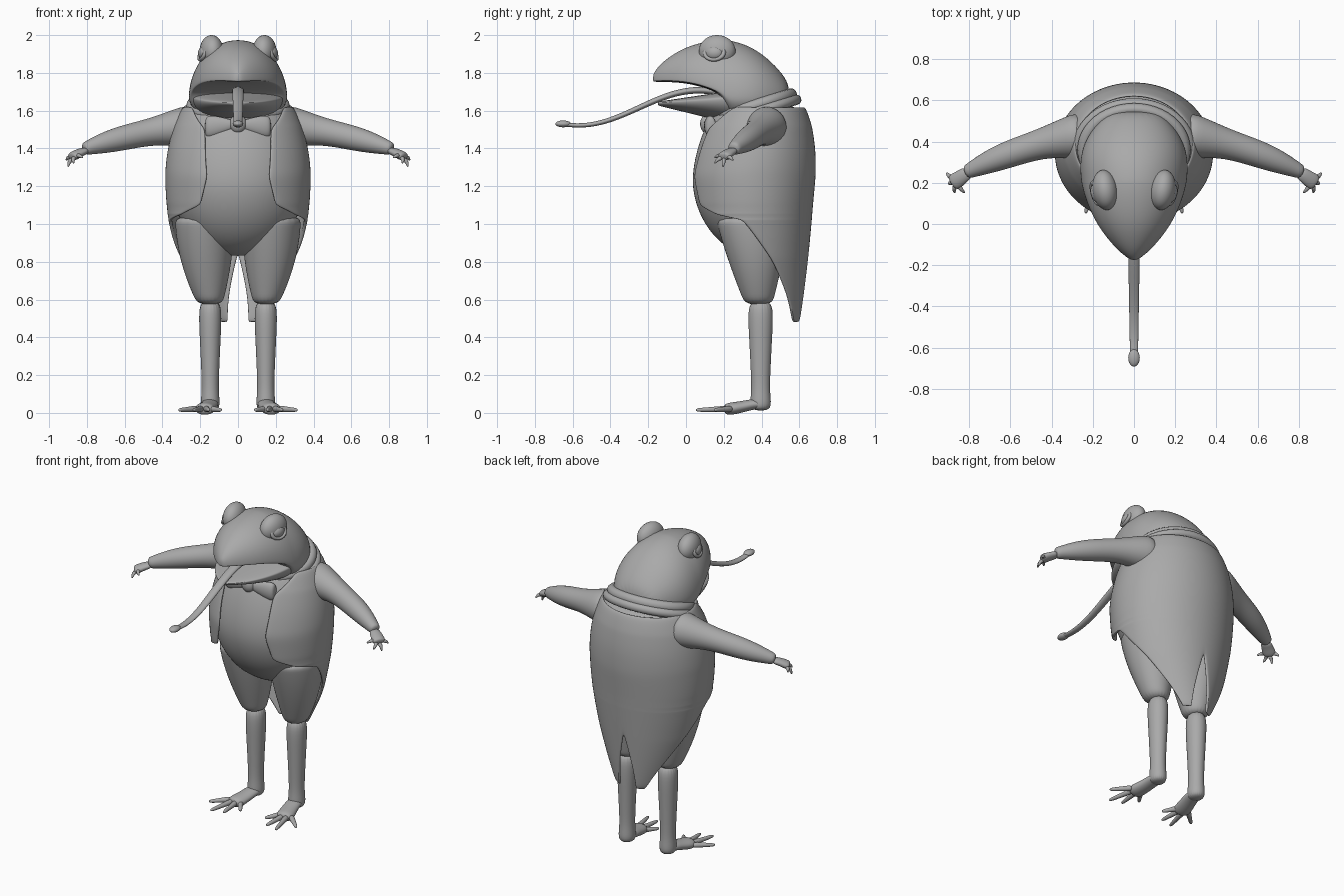
import bpy, bmesh, math
from mathutils import Vector, Matrix

cube = bpy.data.objects.get("Cube")
if cube:
    bpy.data.objects.remove(cube)

GREY = (.4, .4, .4, 1)
clay = bpy.data.materials.new("clay_grey")
clay.use_nodes = True
clay.diffuse_color = GREY
clay.node_tree.nodes["Principled BSDF"].inputs["Base Color"].default_value = GREY


def finish(name, bm, subdivide=True):
    """Turn a bmesh into a smooth, coloured object."""
    bmesh.ops.recalc_face_normals(bm, faces=bm.faces)
    mesh = bpy.data.meshes.new(name)
    bm.to_mesh(mesh)
    bm.free()
    mesh.materials.append(clay)
    for polygon in mesh.polygons:
        polygon.use_smooth = True
    ob = bpy.data.objects.new(name, mesh)
    bpy.context.collection.objects.link(ob)
    if subdivide:
        ob.modifiers.new("smooth", "SUBSURF").levels = 2
    return ob


def loft(name, rings, closed=True, subdivide=True):
    """Skin a list of equal-length point rings."""
    bm = bmesh.new()
    rows = [[bm.verts.new(point) for point in ring] for ring in rings]
    count = len(rows[0])
    for lower, upper in zip(rows, rows[1:]):
        for i in range(count if closed else count - 1):
            j = (i + 1) % count
            bm.faces.new((lower[i], lower[j], upper[j], upper[i]))
    if closed:
        bm.faces.new(rows[0])
        bm.faces.new(rows[-1])
    return finish(name, bm, subdivide)


def circle(count):
    angles = [math.tau * i / count for i in range(count)]
    return [(math.cos(a), math.sin(a)) for a in angles]


def column(name, rows, sides=20):
    """Upright loft; rows are centre x, centre y, z, half width, half depth."""
    return loft(name, [[(x + w * c, y + d * s, z) for c, s in circle(sides)]
                       for x, y, z, w, d in rows])


def tube(name, path, mirror=1, flat=1.0):
    """Path rows are x, y, z, radius; flat squeezes the height."""
    points = [Vector((mirror * x, y, z)) for x, y, z, r in path]
    rings = []
    for i, point in enumerate(points):
        along = (points[min(i + 1, len(points) - 1)] - points[max(i - 1, 0)]).normalized()
        side = along.cross(Vector((0, 0, 1))).normalized()
        up = side.cross(along) * flat
        rings.append([point + (side * c + up * s) * path[i][3] for c, s in circle(10)])
    return loft(name, rings)


def ellipsoid(name, location, size, turn=0):
    bm = bmesh.new()
    bmesh.ops.create_uvsphere(bm, u_segments=32, v_segments=20, radius=1)
    bm.transform(Matrix.Translation(location) @ Matrix.Rotation(turn, 4, "Z")
                 @ Matrix.Diagonal((*size, 1)))
    return finish(name, bm, False)


def hoop(name, location, rotation, scale, major, minor):
    bpy.ops.mesh.primitive_torus_add(location=location, rotation=rotation,
                                     major_radius=major, minor_radius=minor)
    ob = bpy.context.object
    ob.name = name
    ob.scale = scale
    ob.data.materials.append(clay)
    bpy.ops.object.shade_smooth()


def dome(u, power=.5):
    """Rounded falloff, one at the middle and zero at the ends."""
    return max(0, 1 - u * u) ** power


def mix(a, b, t):
    return a + (b - a) * t


# Round torso: two half ellipses meeting at the waist
WAIST = 1.25


def girth(z):
    """Centre y, half width and half depth of the torso at a height."""
    bulge = dome((z - WAIST) / (.55 if z > WAIST else .42))
    return .345 + .1 * max(z - WAIST, 0), .367 * bulge, .316 * bulge ** 1.15


torso = []
for degrees in range(-85, 50, 10):
    lift = math.sin(math.radians(degrees))
    z = WAIST + lift * (.55 if lift > 0 else .42)
    y, width, depth = girth(z)
    torso.append((0, y, z, width, depth))
column("torso", torso, 24)


# Tailcoat: a half shell, mirrored, with a slit between the tails
def coat_girth(z):
    if z > WAIST:
        y, width, depth = girth(z)
        return y, width + .012, depth + .016
    drop = (WAIST - z) / .8
    return .345, .378 * (1 - .55 * drop * drop), .334 - .075 * drop


front_edge = [(1.62, 122), (1.5, 150), (WAIST, 155), (1.1, 148), (1.05, 125),
              (1.02, 98), (.8, 67), (.6, 44), (.45, 29)]
rows = []
for (z_top, edge_top), (z_low, edge_low) in zip(front_edge, front_edge[1:]):
    for step in range(3):
        z = mix(z_top, z_low, step / 2.5)
        edge, slit = mix(edge_top, edge_low, step / 2.5), max(0, .84 - z) * 50
        y, width, depth = coat_girth(z)
        angles = [math.radians(mix(slit, edge, i / 14)) for i in range(15)]
        rows.append([(width * math.sin(a), y + depth * math.cos(a), z) for a in angles])
tailcoat = loft("tailcoat", rows, closed=False, subdivide=False)
tailcoat.modifiers.new("mirror", "MIRROR")
shell = tailcoat.modifiers.new("thickness", "SOLIDIFY")
shell.thickness, shell.offset = .018, 0
tailcoat.modifiers.new("smooth", "SUBSURF").levels = 2

# Collars, tilted up toward the back
hoop("shirt_collar", (0, .36, 1.625), (.3, 0, 0), (1, .86, 1), .243, .032)
hoop("coat_collar", (0, .365, 1.59), (.3, 0, 0), (1, .86, .9), .268, .03)


# Head and lower jaw, lofted from the snout to the nape
def section(y, low, middle, high, width):
    return [(width * c, y, mix(middle, high if s > 0 else low, abs(s))) for c, s in circle(24)]


head = []
for y in (-.175, -.16, -.12, -.04, .04, .13, .19, .22, .3, .4, .5, .55):
    if y < .2:
        high = 1.77 + .207 * dome((.2 - y) / .38, .65)
    else:
        high = 1.68 + .297 * dome((y - .2) / .37, .75)
    width = .266 * (dome((.3 - y) / .48, .77) if y < .3 else dome((y - .3) / .28, .6))
    rim = max(1.67, 1.763 - .09 * ((y + .18) / .4) ** 3)
    head.append(section(y, rim - .01 if y < .2 else 1.53 + .5 * max(0, y - .4), rim, high, width))
loft("head", head)
loft("lower_jaw", [section(y, 1.59 - .25 * y, 1.65 + .07 * y, 1.67 + .15 * y,
                           .25 * dome((.3 - y) / .46, .7))
                   for y in (-.15, -.13, -.08, 0, .1, .2, .3)])

# Long tongue in a wave, with a rounded tip
tongue = []
for step in range(13):
    y = mix(.2, -.67, step / 12)
    u = (.07 - y) / .64
    tongue.append((0, y, 1.615 + .095 * math.cos(math.pi * u), .034 - .012 * u))
tube("tongue", tongue, flat=.55)
ellipsoid("tongue_tip", (0, -.65, 1.53), (.028, .042, .018))

ellipsoid("bow_knot", (0, .11, 1.53), (.045, .035, .05))


def build_side(side, m):
    # Eye with bulging socket and lid
    ellipsoid(side + "_eye_bulge", (m * .14, .165, 1.915), (.062, .098, .085), m * -.15)
    ellipsoid(side + "_eyeball", (m * .178, .15, 1.905), (.032, .048, .038), m * -.25)
    hoop(side + "_eyelid", (m * .186, .15, 1.906), (0, m * 1.2, m * -.25), (.85, 1.1, 1), .046, .011)

    # Bow tie wing, flaring outward
    wing = [(x, .1 + .2 * x, 1.53 - .1 * x, r) for x, r in
            ((.02, .02), (.06, .036), (.12, .058), (.16, .062), (.175, .045))]
    loft(side + "_bow_wing", [[(m * x, y + r * c / 2, z + r * s) for c, s in circle(12)]
                              for x, y, z, r in wing])

    # Arm drooping forward, then a flat palm with four fingers
    tube(side + "_arm", [(x, .45 - .3 * x * x, 1.53 - .2 * x * x, r) for x, r in
                         ((.22, .128), (.32, .108), (.41, .085), (.5, .073), (.62, .07),
                          (.72, .057), (.79, .04), (.82, .035))], m)
    tube(side + "_palm", [(.8, .255, 1.39, .034), (.835, .23, 1.38, .037),
                          (.87, .205, 1.36, .045), (.885, .195, 1.355, .034)], m, .6)
    palm = Vector((.862, .207, 1.363))
    for i, tip in enumerate([(.82, .15, 1.35), (.87, .15, 1.32), (.9, .195, 1.3), (.91, .25, 1.335)]):
        end = Vector(tip)
        base = palm.lerp(end, .3)
        knuckle = base.lerp(end, .5) + Vector((.008, 0, .01))
        tube(f"{side}_finger_{i}", [(*base, .015), (*knuckle, .011), (*end, .005)], m)

    # Baggy trouser leg tapering to the knee
    trouser = []
    for step in range(9):
        t = step / 8
        trouser.append((m * (.176 - .028 * t * t), mix(.35, .385, t), mix(1.05, .57, t),
                        .16 - .095 * t * t, .197 - .125 * t ** 1.3))
    column(side + "_trouser_leg", trouser)

    # Bare shin
    column(side + "_shin", [(m * .147, .395, z, r, r * 1.1) for z, r in
                            ((.6, .056), (.5, .061), (.4, .056), (.25, .049),
                             (.12, .044), (.06, .052), (.01, .046))])

    # Splayed foot with four long toes
    tube(side + "_foot", [(.145, .43, .04, .04), (.148, .37, .05, .05), (.16, .3, .033, .052),
                          (.175, .24, .022, .06), (.18, .2, .018, .05)], m, .6)
    for i, (x, y) in enumerate([(.315, .15), (.235, .05), (.155, .07), (.088, .15)]):
        base = Vector((mix(.175, x, .25), .245, .022))
        end = Vector((x, y, .015))
        tube(f"{side}_toe_{i}", [(*base.lerp(end, t), r) for t, r in
                                 ((0, .022), (.5, .014), (.85, .012), (1, .007))], m)


build_side("left", 1)
build_side("right", -1)
